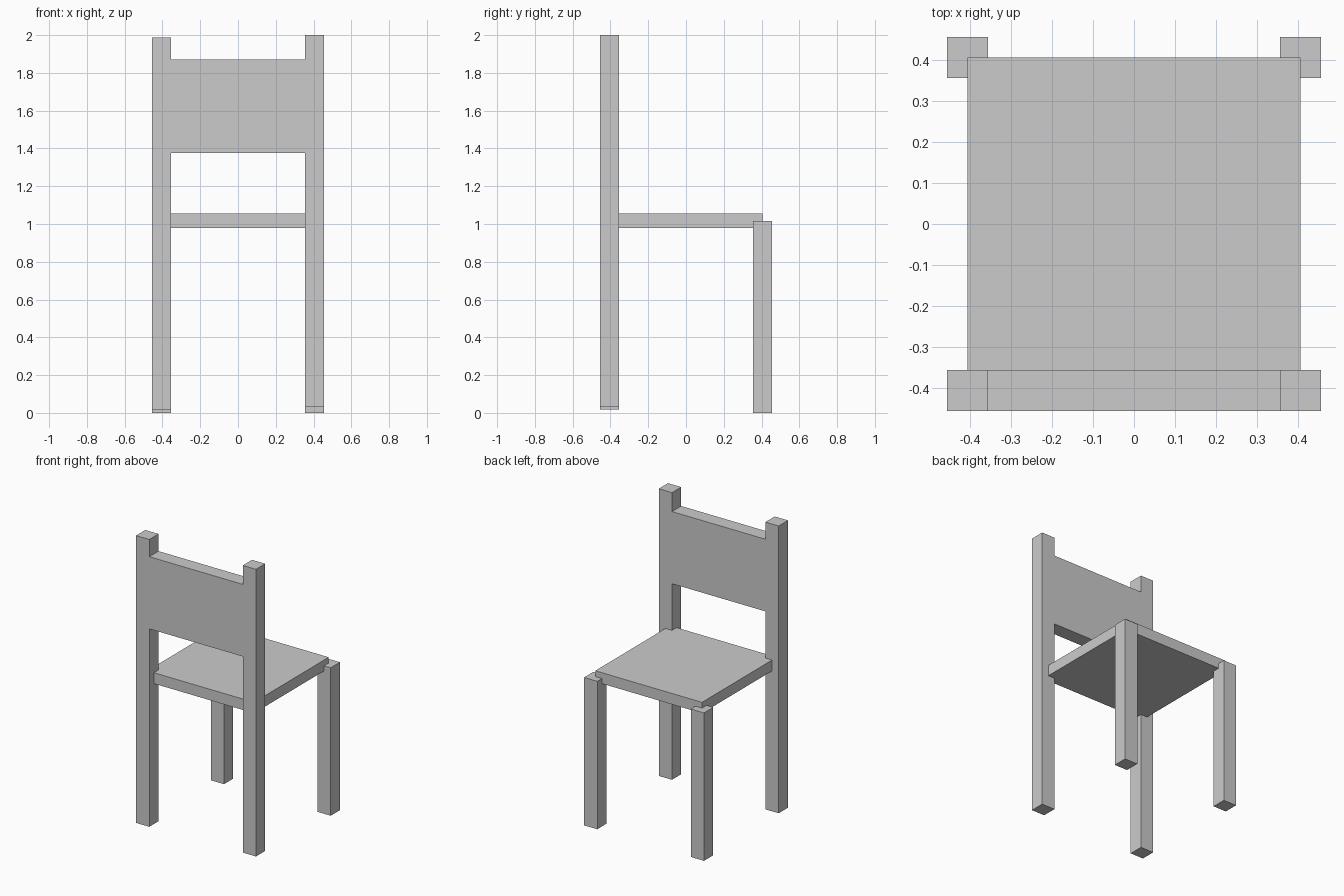
import bpy

if "Cube" in bpy.data.objects:
    bpy.data.objects.remove(bpy.data.objects["Cube"])


def box(name, x, y, z):
    """Add a box spanning the given (min, max) ranges."""
    ranges = (x, y, z)
    centre = [(a + b) / 2 for a, b in ranges]
    bpy.ops.mesh.primitive_cube_add(size=1, location=centre)
    obj = bpy.context.object
    obj.name = name
    obj.scale = [b - a for a, b in ranges]
    bpy.ops.object.transform_apply(location=False, rotation=False, scale=True)
    return obj


INNER, OUTER = 0.355, 0.455

# Tall backrest posts (slightly uneven heights) and short seat legs
for side, x, post_z in (("left", (-OUTER, -INNER), (0.017, 1.988)),
                        ("right", (INNER, OUTER), (0.03, 2.0))):
    box(f"back_post_{side}", x, (-OUTER, -INNER), post_z)
    box(f"seat_leg_{side}", x, (INNER, OUTER), (0.0, 1.015))

# Seat board, let into the posts and legs
box("seat", (-0.405, 0.405), (-0.405, 0.405), (0.98, 1.055))

# Backrest panel, flush with the posts
box("backrest", (-INNER, INNER), (-OUTER, -INNER), (1.375, 1.87))
